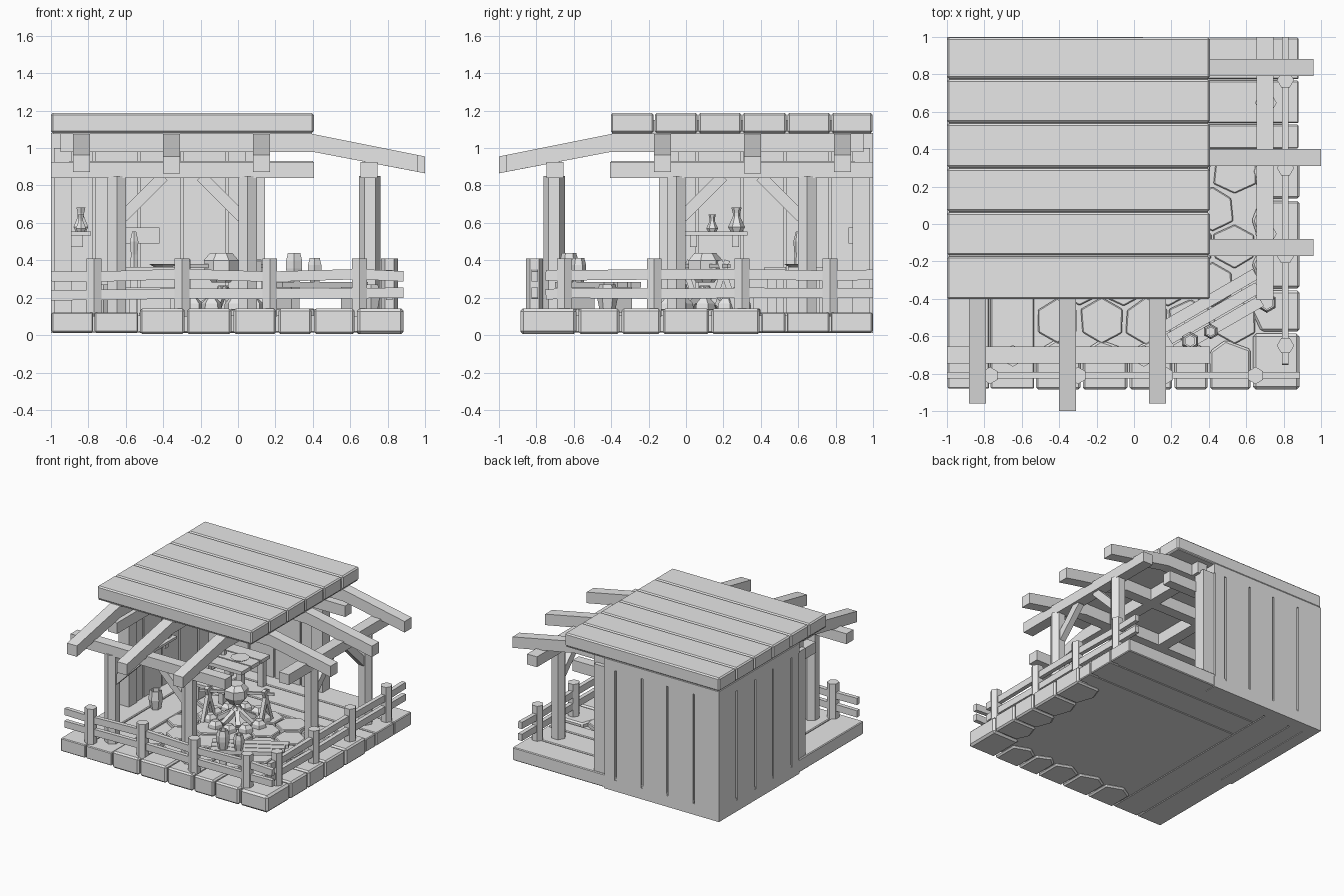
import bpy, bmesh, math, random
from mathutils import Matrix, Vector

random.seed(4)
cube = bpy.data.objects.get("Cube")
if cube:
    bpy.data.objects.remove(cube)

grey = bpy.data.materials.new("plain grey")
grey.use_nodes = True
grey.diffuse_color = (0.8, 0.8, 0.8, 1)
grey.node_tree.nodes["Principled BSDF"].inputs["Base Color"].default_value = (0.8, 0.8, 0.8, 1)

# Swaps the front side with the right side across the floor diagonal
DIAGONAL = Matrix(((0, -1, 0, 0), (-1, 0, 0, 0), (0, 0, 1, 0), (0, 0, 0, 1)))
swap = False


def finish(name, bm, bevel=0):
    if swap:
        bm.transform(DIAGONAL)
    bmesh.ops.recalc_face_normals(bm, faces=bm.faces)
    mesh = bpy.data.meshes.new(name)
    bm.to_mesh(mesh)
    bm.free()
    mesh.materials.append(grey)
    ob = bpy.data.objects.new(name, mesh)
    bpy.context.collection.objects.link(ob)
    if bevel:
        mod = ob.modifiers.new("Bevel", "BEVEL")
        mod.width, mod.segments = bevel, 1
    return ob


def block(name, x, y, z, bevel=0, turn=None):
    """Box from (min, max) ranges, optionally moved by a matrix."""
    bm = bmesh.new()
    bmesh.ops.create_cube(bm, size=1)
    for v in bm.verts:
        v.co = [r[0] if c < 0 else r[1] for r, c in zip((x, y, z), v.co)]
    if turn:
        bm.transform(turn)
    return finish(name, bm, bevel)


def bar(name, a, b, w, h):
    """Straight beam between two points; h is the more upright side."""
    a, b = Vector(a), Vector(b)
    m = (b - a).to_track_quat('X', 'Z').to_matrix().to_4x4()
    m.translation = (a + b) / 2
    half = (b - a).length / 2
    return block(name, (-half, half), (-w / 2, w / 2), (-h / 2, h / 2), 0, m)


def prism(name, points, depth, bevel=0):
    """Polygon extruded along a vector."""
    bm = bmesh.new()
    face = bm.faces.new([bm.verts.new(p) for p in points])
    out = bmesh.ops.extrude_face_region(bm, geom=[face])
    bmesh.ops.translate(bm, vec=depth, verts=[g for g in out["geom"] if isinstance(g, bmesh.types.BMVert)])
    return finish(name, bm, bevel)


def turned(name, x, y, rings, sides=6):
    """Stacked rings of (radius, z), for pots, bottles and posts."""
    bm = bmesh.new()
    loops = [[bm.verts.new((x + r * math.sin(k * math.tau / sides), y + r * math.cos(k * math.tau / sides), z))
              for k in range(sides)] for r, z in rings]
    for lo, hi in zip(loops, loops[1:]):
        for k in range(sides):
            n = (k + 1) % sides
            bm.faces.new((lo[k], lo[n], hi[n], hi[k]))
    bm.faces.new(loops[0])
    bm.faces.new(loops[-1])
    return finish(name, bm)


def pairs(values):
    return list(zip(values, values[1:]))


# Roof planks
for a, b in pairs([-0.405, -0.17, 0.065, 0.3, 0.54, 0.775, 1]):
    block("roof_plank", (-1, 0.405), (a + 0.003, b - 0.003), (1.08, 1.188), 0.01)
block("roof_underside", (-0.99, 0.395), (-0.395, 0.99), (1.075, 1.15))

# Wooden floor
block("floor_core", (-0.985, 0.8), (-0.8, 0.985), (0.02, 0.105))
for a, b in pairs([-1, -0.77, -0.53]):
    block("left_floor_plank", (a + 0.004, b - 0.004), (-0.88, 1), (0.015, 0.122), 0.006)
for a, b in pairs([0.4, 0.535, 0.77, 1]):
    block("back_floor_plank", (-0.53, 0.88), (a + 0.004, b - 0.004), (0.015, 0.122), 0.006)

# Stone border: shaped blocks with a pointed inner end
for a, b in pairs([-0.53, -0.28, -0.03, 0.21, 0.4, 0.63]):
    g, m = 0.006, (a + b) / 2 + random.uniform(-0.03, 0.03)
    pts = [(a + g, -0.885), (b - g, -0.885), (b - g, -0.67), (m, -0.62), (a + g, -0.68)]
    prism("front_border_stone", [(x, y, 0.005) for x, y in pts], (0, 0, 0.137), 0.012)
for a, b in pairs([-0.58, -0.35, -0.13, 0.13, 0.4]):
    g, m = 0.006, (a + b) / 2 + random.uniform(-0.03, 0.03)
    pts = [(0.885, a + g), (0.885, b - g), (0.67, b - g), (0.63, m), (0.68, a + g)]
    prism("right_border_stone", [(x, y, 0.005) for x, y in pts], (0, 0, 0.137), 0.012)
block("corner_stone", (0.636, 0.885), (-0.885, -0.586), (0.005, 0.142), 0.016)

# Irregular paving inside the border
for row in range(5):
    for col in range(5):
        cx = -0.41 + col * 0.237 + (row % 2) * 0.118
        cy = -0.52 + row * 0.2
        if cx > 0.62:
            continue
        ring = []
        for k in range(6):
            t = math.radians(30 + 60 * k)
            r = random.uniform(0.115, 0.132)
            ring.append((cx + r * math.cos(t), min(cy + r * math.sin(t), 0.4), 0.08))
        prism("paving_stone", ring, (0, 0, 0.057 + random.uniform(0, 0.005)), 0.006)

# Everything below repeats on the front and the right, or on the back and the left
for swap in (False, True):
    # Plank wall with narrow seams
    for a, b in pairs([-1, -0.77, -0.53, -0.3, -0.06, 0.047]):
        block("wall_plank", (a + (0.008 if a > -1 else 0), b - 0.008), (0.9, 1), (0.01, 1.08))
    block("wall_core", (-0.99, 0.03), (0.915, 0.985), (0.02, 1.08))
    for z in ((0.01, 0.1), (1.0, 1.08)):
        block("wall_band", (-1, 0.047), (0.9, 1), z)
    block("wall_end_post", (0.04, 0.145), (0.89, 0.985), (0.1, 1.0))
    block("wall_plate", (-1, 0.4), (0.82, 0.9), (0.84, 0.93))

    # Rafters, level under the roof and sloping outside it
    for x, end in ((-0.837, -0.96), (-0.355, -1), (0.125, -0.96)):
        low = 0.955 + (end + 1) * 0.2
        side = [(0.95, 1.08), (-0.4, 1.075), (end, low), (end, low - 0.09), (-0.4, 0.98), (0.95, 0.98)]
        prism("rafter", [(x - 0.045, y, z) for y, z in side], (0.09, 0, 0))

    # Outer beam, its posts and braces
    block("outer_beam", (-1, 0.405), (-0.745, -0.655), (0.84, 0.925))
    for x, s in ((0.052, -1), (-0.648, 1)):
        turned("roof_post", x, -0.705, [(0.058, 0.1), (0.058, 0.85)])
        bar("post_brace", (x + s * 0.03, -0.7, 0.63), (x + s * 0.25, -0.7, 0.85), 0.05, 0.06)

    # Fence with slightly uneven rails
    stops = [-0.77, -0.3, 0.17, 0.65]
    for x in stops:
        turned("fence_post", x, -0.81, [(0.046, 0.1), (0.046, 0.41)])
    ends = [-1] + stops + [0.75 if swap else 0.885]
    for base in (0.22, 0.32):
        heights = [base + random.uniform(-0.008, 0.008) for _ in ends]
        for (a, b), (p, q) in zip(pairs(ends), pairs(heights)):
            bar("fence_rail", (a, -0.808, p), (b, -0.808, q), 0.034, 0.055)
swap = False

# Wall shelf with bottles
block("shelf", (-0.9, -0.785), (-0.01, 0.33), (0.533, 0.553))
for y in (0.04, 0.265):
    block("shelf_bracket", (-0.9, -0.83), (y - 0.018, y + 0.018), (0.47, 0.533))
for y, s in ((0.14, 0.7), (0.27, 1)):
    rings = [(0.032, 0), (0.045, 0.025), (0.02, 0.08), (0.02, 0.1), (0.028, 0.13)]
    turned("bottle", -0.84, y, [(r * s, 0.553 + z * s) for r, z in rings])

# Table with plate, bottle and bench
for k in range(3):
    y = 0.42 + k * 0.125
    block("table_plank", (-0.64, -0.26), (y, y + 0.115), (0.335, 0.365))
for x in (-0.6, -0.3):
    for y in (0.46, 0.74):
        block("table_leg", (x - 0.025, x + 0.025), (y - 0.025, y + 0.025), (0.11, 0.34))
turned("plate", -0.4, 0.6, [(0.05, 0.365), (0.075, 0.38)], 8)
turned("table_bottle", -0.555, 0.6, [(0.025, 0.365), (0.02, 0.43), (0.026, 0.5), (0.012, 0.555)])
for y in (0.25, 0.315):
    block("bench_plank", (-0.62, -0.28), (y, y + 0.055), (0.23, 0.255))
for x in (-0.56, -0.34):
    block("bench_leg", (x - 0.02, x + 0.02), (0.26, 0.36), (0.11, 0.235))
block("wall_board", (-0.6, -0.42), (0.87, 0.9), (0.49, 0.575))

# Fire pit with logs, spit and pot
fx, fy = -0.08, 0.1
for k in range(10):
    t = k * math.tau / 10
    x, y = fx + 0.2 * math.cos(t), fy + 0.2 * math.sin(t)
    turned("hearth_stone", x, y, [(0.06, 0.12), (0.055, 0.17), (0.03, 0.195)], 5)
for k in range(7):
    t = k * math.tau / 7
    bar("fire_log", (fx + 0.14 * math.cos(t), fy + 0.14 * math.sin(t), 0.15),
        (fx - 0.03 * math.cos(t), fy - 0.03 * math.sin(t), 0.25), 0.035, 0.035)
for s in (-1, 1):
    x, y = fx + s * 0.19, fy + s * 0.1
    bar("spit_fork", (x, y - 0.07, 0.13), (x, y + 0.02, 0.4), 0.03, 0.03)
    bar("spit_fork", (x, y + 0.07, 0.13), (x, y - 0.02, 0.4), 0.03, 0.03)
bar("spit_rod", (fx - 0.25, fy - 0.13, 0.37), (fx + 0.25, fy + 0.13, 0.37), 0.02, 0.02)
turned("pot", fx - 0.01, fy, [(0.05, 0.28), (0.095, 0.34), (0.095, 0.4), (0.06, 0.44)], 7)

# Front bench, turned, with mugs
spin = Matrix.Translation((0.44, -0.47, 0)) @ Matrix.Rotation(math.radians(30), 4, 'Z')
for y in (-0.1, -0.03, 0.04):
    block("front_bench_plank", (-0.29, 0.27 + y / 3), (y, y + 0.062), (0.255, 0.285), 0, spin)
for x in (-0.2, 0.2):
    block("front_bench_leg", (x - 0.025, x + 0.025), (-0.08, 0.08), (0.12, 0.256), 0, spin)
for x, y, s in ((0.3, -0.625, 1), (0.41, -0.575, 0.82)):
    turned("mug", x, y, [(r * s, 0.285 + z * s) for r, z in
                         ((0.035, 0), (0.05, 0.07), (0.05, 0.11), (0.038, 0.155), (0.028, 0.155), (0.03, 0.04))])

# Buckets on the floor
for x, y in ((0.71, -0.42), (-0.72, -0.04)):
    turned("bucket", x, y, [(0.04, 0.12), (0.055, 0.2), (0.045, 0.27), (0.035, 0.27), (0.035, 0.16)])
